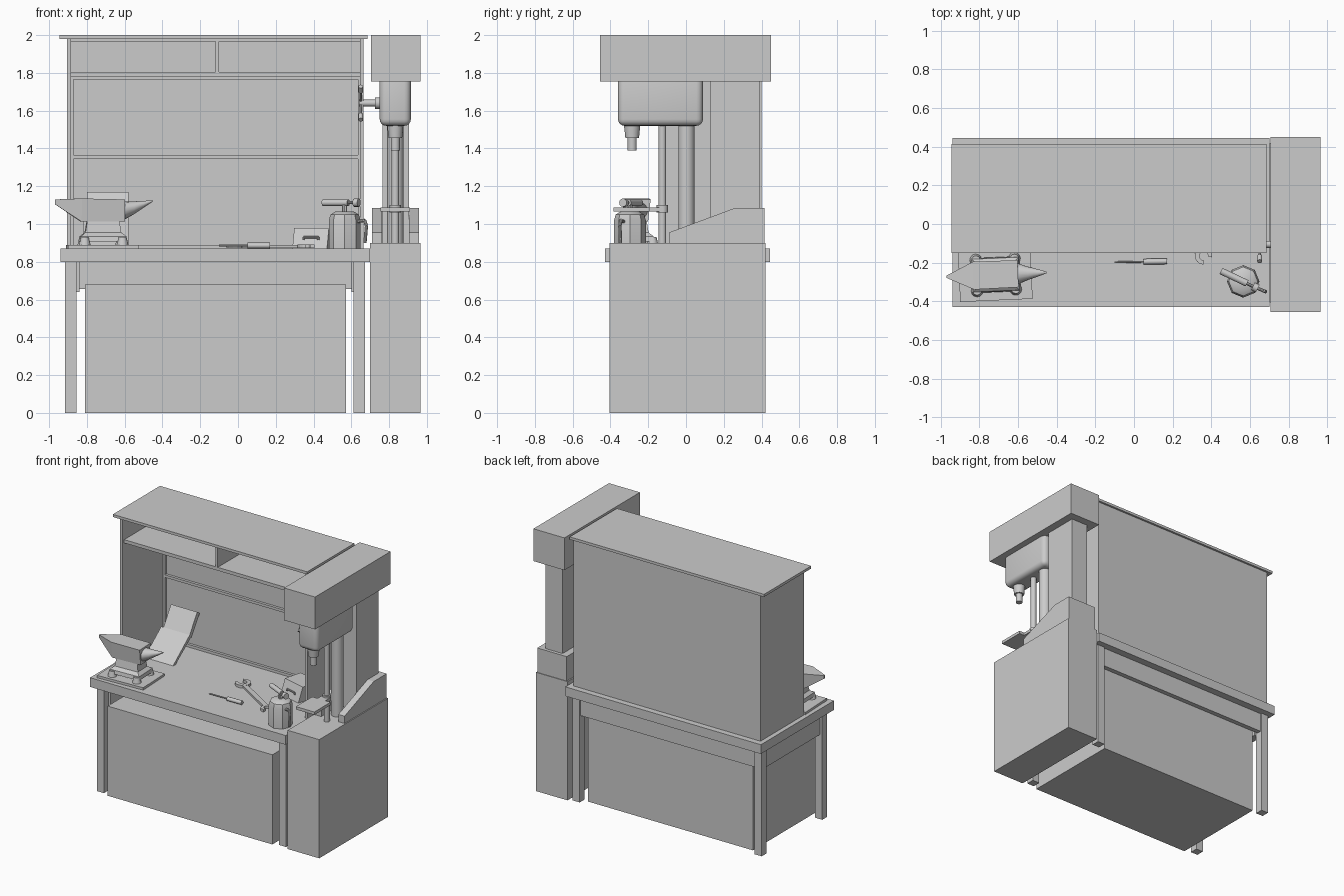
import bpy, bmesh, math
from mathutils import Vector, Matrix

if "Cube" in bpy.data.objects:
    bpy.data.objects.remove(bpy.data.objects["Cube"])

grey = bpy.data.materials.new("plain_grey")
grey.diffuse_color = (0.6, 0.6, 0.6, 1)
grey.use_nodes = True
grey.node_tree.nodes["Principled BSDF"].inputs["Base Color"].default_value = grey.diffuse_color


def finish(name, bm, smooth=False):
    bmesh.ops.recalc_face_normals(bm, faces=bm.faces[:])
    me = bpy.data.meshes.new(name)
    bm.to_mesh(me)
    bm.free()
    ob = bpy.data.objects.new(name, me)
    bpy.context.collection.objects.link(ob)
    me.materials.append(grey)
    if smooth:
        bpy.ops.object.select_all(action='DESELECT')
        ob.select_set(True)
        bpy.context.view_layer.objects.active = ob
        bpy.ops.object.shade_smooth_by_angle(angle=math.radians(35))
    return ob


def spin(ob, degrees, x, y):
    """Turn an object about a vertical axis through x, y."""
    c = Matrix.Translation((x, y, 0))
    ob.data.transform(c @ Matrix.Rotation(math.radians(degrees), 4, 'Z') @ c.inverted())
    return ob


def box(name, x0, x1, y0, y1, z0, z1, bevel=0):
    bm = bmesh.new()
    bmesh.ops.create_cube(bm, size=1)
    for v in bm.verts:
        v.co = ((x0 + x1) / 2 + v.co.x * (x1 - x0), (y0 + y1) / 2 + v.co.y * (y1 - y0),
                (z0 + z1) / 2 + v.co.z * (z1 - z0))
    if bevel:
        bmesh.ops.bevel(bm, geom=bm.edges[:], offset=bevel, segments=4, profile=0.5, affect='EDGES')
    return finish(name, bm, bevel > 0)


def rod(name, a, b, r, r2=None, sides=20):
    a, b = Vector(a), Vector(b)
    bm = bmesh.new()
    rot = (b - a).to_track_quat('Z', 'Y').to_matrix().to_4x4()
    bmesh.ops.create_cone(bm, cap_ends=True, segments=sides, radius1=r,
                          radius2=r if r2 is None else r2, depth=(b - a).length,
                          matrix=Matrix.Translation((a + b) / 2) @ rot)
    return finish(name, bm, True)


def prism(name, pts, axis, lo, hi):
    """Extrude a 2D outline along x or z."""
    put = (lambda p, h: (h, p[0], p[1])) if axis == 'x' else (lambda p, h: (p[0], p[1], h))
    bm = bmesh.new()
    ends = [[bm.verts.new(put(p, h)) for p in pts] for h in (lo, hi)]
    for e in ends:
        bm.faces.new(e)
    n = len(pts)
    for i in range(n):
        j = (i + 1) % n
        bm.faces.new((ends[0][i], ends[0][j], ends[1][j], ends[1][i]))
    return finish(name, bm)


def loft(name, rings, smooth=False):
    bm = bmesh.new()
    rs = [[bm.verts.new(p) for p in r] for r in rings]
    for a, b in zip(rs, rs[1:]):
        for i in range(len(a)):
            j = (i + 1) % len(a)
            bm.faces.new((a[i], a[j], b[j], b[i]))
    bm.faces.new(rs[0])
    bm.faces.new(rs[-1])
    return finish(name, bm, smooth)


# Workbench: top, legs, aprons and cabinet
box("bench_top", -0.94, 0.70, -0.43, 0.445, 0.80, 0.87)
for side, x in (("left", -0.915), ("right", 0.612)):
    for end, y in (("front", -0.385), ("back", 0.34)):
        box(f"{side}_{end}_leg", x, x + 0.06, y, y + 0.06, 0, 0.80)
box("left_apron", -0.895, -0.84, -0.33, 0.34, 0.64, 0.80)
box("right_apron", 0.60, 0.655, -0.33, 0.34, 0.64, 0.80)
box("back_apron", -0.86, 0.62, 0.355, 0.39, 0.655, 0.80)
box("bench_cabinet", -0.81, 0.572, -0.405, 0.355, 0, 0.68)

# Hutch above the bench
box("hutch_roof", -0.945, 0.685, -0.15, 0.415, 1.98, 2.0)
box("hutch_left_side", -0.905, -0.885, -0.12, 0.40, 0.87, 1.98)
box("hutch_right_side", 0.645, 0.665, -0.12, 0.40, 0.87, 1.98)
box("hutch_back", -0.885, 0.645, 0.385, 0.40, 0.87, 1.98)
box("hutch_shelf", -0.885, 0.645, -0.10, 0.385, 1.78, 1.805)
box("hutch_divider", -0.12, -0.10, -0.10, 0.385, 1.805, 1.98)
box("hutch_top_rail", -0.885, 0.645, -0.10, -0.08, 1.965, 1.98)
for i, z in enumerate((0.87, 1.345, 1.765)):
    box(f"back_rail_{i}", -0.885, 0.645, 0.365, 0.385, z, z + 0.02)
for i, x in enumerate((-0.885, 0.635)):
    box(f"back_stile_{i}", x, x + 0.015, 0.365, 0.385, 0.87, 1.78)

# Drill press
box("drill_base", 0.70, 0.965, -0.405, 0.42, 0, 0.90)
box("drill_top_box", 0.705, 0.965, -0.455, 0.45, 1.755, 2.0)
box("drill_back_column", 0.765, 0.905, 0.13, 0.39, 0.90, 1.755)
cheek = [(-0.09, 0.90), (-0.09, 0.955), (0.26, 1.085), (0.415, 1.085), (0.415, 0.90)]
prism("left_cheek", cheek, 'x', 0.71, 0.762)
prism("right_cheek", cheek, 'x', 0.905, 0.957)
box("cheek_back_plate", 0.762, 0.905, 0.385, 0.415, 0.90, 1.085)
box("drill_head", 0.75, 0.915, -0.36, 0.09, 1.52, 1.80, 0.035)
rod("main_pillar", (0.833, 0.002, 0.90), (0.833, 0.002, 1.55), 0.043, sides=28)
rod("thin_pillar", (0.833, -0.125, 0.90), (0.833, -0.125, 1.55), 0.02)
rod("chuck_upper", (0.833, -0.285, 1.455), (0.833, -0.285, 1.54), 0.036, 0.045)
rod("chuck_lower", (0.833, -0.285, 1.39), (0.833, -0.285, 1.46), 0.024)
box("drill_table", 0.755, 0.91, -0.385, -0.19, 1.065, 1.087)
box("drill_table_arm", 0.80, 0.866, -0.20, -0.12, 1.065, 1.087)
rod("table_collar", (0.833, -0.125, 1.06), (0.833, -0.125, 1.10), 0.03)
rod("feed_shaft", (0.64, -0.105, 1.64), (0.76, -0.105, 1.64), 0.018)
rod("feed_hub", (0.725, -0.105, 1.64), (0.76, -0.105, 1.64), 0.03)
for i in range(4):
    t = math.radians(45 + 90 * i)
    dy, dz = math.cos(t), math.sin(t)
    rod(f"feed_spoke_{i}", (0.65, -0.105, 1.64), (0.65, -0.105 + 0.1 * dy, 1.64 + 0.1 * dz), 0.006, sides=10)
    rod(f"feed_grip_{i}", (0.65, -0.105 + 0.085 * dy, 1.64 + 0.085 * dz),
        (0.65, -0.105 + 0.125 * dy, 1.64 + 0.125 * dz), 0.013, sides=12)

# Anvil on its plate
cx, cy = -0.715, -0.262
plate = box("anvil_plate", -0.905, -0.53, -0.395, -0.12, 0.87, 0.888)
body = [(-0.97, 0.006, 1.105, 1.13), (-0.83, 0.072, 1.012, 1.135), (-0.60, 0.07, 1.012, 1.13)]
parts = [plate, loft("anvil_body", [[(x, cy - w * 0.8, b), (x, cy + w * 0.8, b), (x, cy + w, t), (x, cy - w, t)]
                                    for x, w, b, t in body])]
horn = [(-0.61, 0.058, 0.05, 1.068), (-0.55, 0.035, 0.034, 1.086), (-0.50, 0.02, 0.018, 1.104),
        (-0.452, 0.004, 0.004, 1.122)]
parts.append(loft("anvil_horn", [[(x, cy + w * math.cos(k * math.pi / 8), z + h * math.sin(k * math.pi / 8))
                                  for k in range(16)] for x, w, h, z in horn], True))
waist = [(0.908, 0.125, 0.09), (0.935, 0.12, 0.085), (0.955, 0.095, 0.06), (1.015, 0.085, 0.05)]
parts.append(loft("anvil_waist", [[(cx + sx * w, cy + sy * d, z) for sx, sy in ((-1, -1), (1, -1), (1, 1), (-1, 1))]
                                  for z, w, d in waist]))
for i, (sx, sy) in enumerate(((-1, -1), (1, -1), (1, 1), (-1, 1))):
    px, py = cx + sx * 0.10, cy + sy * 0.08
    parts.append(rod(f"anvil_foot_{i}", (px, py, 0.885), (px, py, 0.93), 0.032, 0.022, 12))
for p in parts:
    spin(p, 2.5, cx, cy)

# Open folder leaning against the hutch back
prism("folder_lower", [(0.05, 0.872), (0.08, 0.87), (0.27, 1.01), (0.25, 1.03)], 'x', -0.82, -0.58)
prism("folder_upper", [(0.25, 1.03), (0.27, 1.0), (0.37, 1.15), (0.34, 1.17)], 'x', -0.80, -0.58)

# Screwdriver
rod("screwdriver_blade", (-0.10, -0.198, 0.886), (0.06, -0.195, 0.886), 0.005, sides=8)
rod("screwdriver_handle", (0.05, -0.195, 0.886), (0.17, -0.193, 0.886), 0.015, sides=12)


# Wrench with an open jaw at each end
def jaw(name, x, y, r, facing):
    arc = [math.radians(facing + 40 + 280 * k / 12) for k in range(13)]
    pts = [(x + r * math.cos(t), y + r * math.sin(t)) for t in arc]
    pts += [(x + r * 0.5 * math.cos(t), y + r * 0.5 * math.sin(t)) for t in reversed(arc)]
    prism(name, pts, 'z', 0.872, 0.892)


jaw("wrench_large_jaw", -0.01, 0.075, 0.055, 165)
jaw("wrench_small_jaw", 0.36, -0.165, 0.045, -50)
prism("wrench_shank", [(0.02, 0.03), (0.32, -0.155), (0.34, -0.125), (0.04, 0.06)], 'z', 0.874, 0.89)

# Small toolbox with a carrying handle
spin(prism("toolbox", [(0.07, 0.87), (0.11, 0.98), (0.25, 0.98), (0.27, 0.87)], 'x', 0.31, 0.50), -15, 0.41, 0.17)
for i, (a, b) in enumerate((((0.37, 0.915), (0.37, 0.93)), ((0.37, 0.93), (0.45, 0.93)), ((0.45, 0.93), (0.45, 0.915)))):
    spin(rod(f"toolbox_handle_{i}", (a[0], 0.078, a[1]), (b[0], 0.078, b[1]), 0.006, sides=8), -15, 0.41, 0.17)

# Blowtorch: faceted tank, neck, burner and bent grip
tx, ty = 0.565, -0.297
tank = [(0.87, 0.084), (1.02, 0.084), (1.05, 0.075), (1.065, 0.05)]
loft("torch_tank", [[(tx + r * math.cos(k * math.pi / 4), ty + r * math.sin(k * math.pi / 4), z) for k in range(8)]
                    for z, r in tank], True)
rod("torch_neck", (tx, ty, 1.06), (tx, ty, 1.115), 0.014, sides=10)
rod("torch_burner", (0.45, -0.243, 1.113), (0.585, -0.307, 1.113), 0.018, sides=14)
rod("torch_valve_stem", (0.58, -0.305, 1.113), (0.63, -0.33, 1.113), 0.008, sides=8)
rod("torch_knob", (0.615, -0.322, 1.113), (0.64, -0.334, 1.113), 0.022, sides=12)
grip = [(0.62, -0.325, 1.01), (0.67, -0.345, 1.02), (0.68, -0.35, 0.99), (0.672, -0.347, 0.90)]
for i, (a, b) in enumerate(zip(grip, grip[1:])):
    rod(f"torch_grip_{i}", a, b, 0.009, sides=10)
